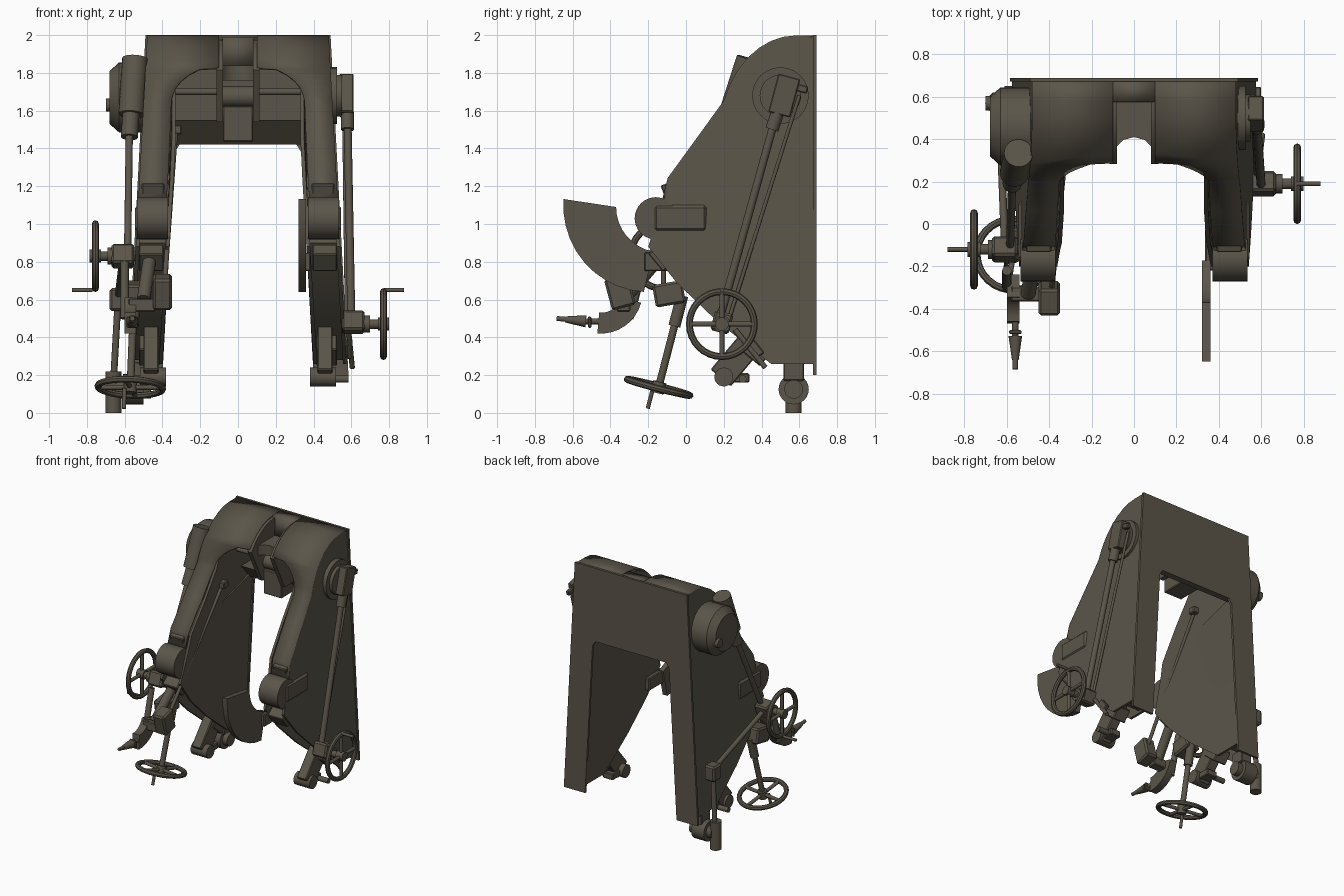
import bpy, bmesh, math
from mathutils import Vector, Matrix

if "Cube" in bpy.data.objects:
    bpy.data.objects.remove(bpy.data.objects["Cube"])

paint = bpy.data.materials.new("dark olive grey")
paint.use_nodes = True
colour = (.105, .091, .068, 1)
paint.diffuse_color = colour
paint.node_tree.nodes["Principled BSDF"].inputs["Base Color"].default_value = colour
made = []


def finish(name, bm):
    bmesh.ops.recalc_face_normals(bm, faces=bm.faces)
    mesh = bpy.data.meshes.new(name)
    bm.to_mesh(mesh)
    bm.free()
    mesh.materials.append(paint)
    ob = bpy.data.objects.new(name, mesh)
    bpy.context.collection.objects.link(ob)
    made.append(ob)
    return ob


def box(name, centre, size, tilt=0, bevel=.006):
    """Box with chamfered edges, tilted about the x axis."""
    bm = bmesh.new()
    bmesh.ops.create_cube(bm, size=1)
    bmesh.ops.scale(bm, vec=size, verts=bm.verts)
    bmesh.ops.bevel(bm, geom=bm.edges[:], offset=bevel, segments=1, affect='EDGES')
    bm.transform(Matrix.Translation(centre) @ Matrix.Rotation(math.radians(tilt), 4, 'X'))
    return finish(name, bm)


def rod(name, start, end, radius, end_radius=None):
    """Round bar or cone between two points."""
    start, end = Vector(start), Vector(end)
    bm = bmesh.new()
    bmesh.ops.create_cone(bm, cap_ends=True, segments=24, radius1=radius,
                          radius2=end_radius or radius, depth=(end - start).length)
    turn = (end - start).to_track_quat('Z', 'Y').to_matrix().to_4x4()
    bm.transform(Matrix.Translation((start + end) / 2) @ turn)
    return finish(name, bm)


def axle(name, x_start, x_end, y, z, radius, end_radius=None):
    """Round bar lying along x."""
    return rod(name, (x_start, y, z), (x_end, y, z), radius, end_radius)


def prism(name, outline, near, far, place=lambda a, b, t: (t, a, b)):
    """Outline extruded between two positions, each a function of the second coordinate."""
    bm = bmesh.new()
    rings = [[bm.verts.new(place(a, b, limit(b))) for a, b in outline] for limit in (near, far)]
    for ring in rings:
        bm.faces.new(ring)
    for i in range(len(outline)):
        bm.faces.new((rings[0][i - 1], rings[0][i], rings[1][i], rings[1][i - 1]))
    return finish(name, bm)


def plate(name, outline, x_start, x_end):
    return prism(name, outline, lambda z: x_start, lambda z: x_end)


def strip(name, rows, thickness):
    """Sheet lofted through rows of (y, z, x start, x end)."""
    bm = bmesh.new()
    pairs = [(bm.verts.new((a, y, z)), bm.verts.new((b, y, z))) for y, z, a, b in rows]
    for (a, b), (c, d) in zip(pairs, pairs[1:]):
        bm.faces.new((a, b, d, c))
    mod = finish(name, bm).modifiers.new("thickness", 'SOLIDIFY')
    mod.thickness, mod.offset = thickness, 0


def arc(y, z, ry, rz, first, last, steps=8):
    angles = [math.radians(first + (last - first) * i / steps) for i in range(steps + 1)]
    return [(y + ry * math.cos(a), z + rz * math.sin(a)) for a in angles]


def handwheel(name, centre, axis, grip, radius=.19, tube=.018):
    """Rim, four spokes, hub and a crank handle."""
    centre, axis, grip = Vector(centre), Vector(axis).normalized(), Vector(grip)
    turn = Matrix.Translation(centre) @ axis.to_track_quat('Z', 'Y').to_matrix().to_4x4()
    bm = bmesh.new()
    middle = radius - tube
    section = [bm.verts.new((x, 0, z)) for x, z in arc(middle, 0, tube, tube, 0, 315, 7)]
    loop = [bm.edges.new((section[i - 1], section[i])) for i in range(len(section))]
    bmesh.ops.spin(bm, geom=section + loop, cent=(0, 0, 0), axis=(0, 0, 1),
                   angle=math.tau, steps=32, use_merge=True)
    bmesh.ops.remove_doubles(bm, verts=bm.verts, dist=.0001)
    bm.transform(turn)
    finish(name + "_rim", bm)
    for x, y in ((1, 0), (0, 1), (-1, 0), (0, -1)):
        rod(name + "_spoke", centre, turn @ Vector((x * middle, y * middle, 0)), .013)
    rod(name + "_hub", centre - axis * .03, centre + axis * .03, .035)
    rod(name + "_handle", grip, grip + axis * .11, .011)


def outer(z):
    return .59 - .055 * z


def inner(z):
    return .415 - .06 * min(z, 1.42)


def arch(z):
    """Inner edge of the hood, rounding over at the top of the arch."""
    rise = max(0, (z - 1.4) / .42)
    return inner(z) + .03 - .16 * rise ** 6


# Shared outline of the cheeks: flat top, rounded crown, straight slope, raked underside
crown = [(.68, 1.99)] + arc(.58, 1.45, .4, .54, 90, 136, 5)
lower_crown = arc(.58, 1.45, .4, .54, 137, 158, 5)
front = lower_crown + [(.07, 1.46), (-.09, 1.24), (-.12, 1.12)]
cheek = crown + front + [(-.2, .88), (-.05, .69), (.17, .48), (.45, .26), (.68, .26)]
filling = [(.67, 1.45)] + [(min(y + .1, .67), z + .02) for y, z in cheek if z < 1.45]
rib = [(y - .01, z - .01) for y, z in crown] + [(.31, 1.76), (.42, 1.54), (.67, 1.54)]

for s, side in ((1, "left"), (-1, "right")):
    # Splayed leg and its half of the hood
    prism(side + "_outer_cheek", cheek, lambda z: s * outer(z), lambda z: s * (outer(z) - .02))
    prism(side + "_inner_cheek", cheek, lambda z: s * inner(z), lambda z: s * (inner(z) + .02))
    prism(side + "_leg_filling", filling, lambda z: s * (inner(z) + .01),
          lambda z: s * (outer(z) - .01))
    strip(side + "_hood", [(y, z, s * .1, s * outer(z)) for y, z in crown]
          + [(y, z, s * arch(z), s * outer(z)) for y, z in front], .016)
    plate(side + "_hood_rib", rib, s * .08, s * .115)
    # Trunnion bearing with its strap
    axle(side + "_trunnion_bearing", s * .37, s * .535, -.16, 1.03, .112)
    box(side + "_bearing_strap", (s * .49, -.03, 1.03), (.11, .28, .14), 0, .015)
    box(side + "_bearing_cap", (s * .45, -.08, 1.17), (.12, .08, .1), 20)
    box(side + "_bearing_foot", (s * .46, -.13, .82), (.13, .08, .12), 40)
    # Pivot foot
    box(side + "_foot_arm", (s * .46, .28, .3), (.08, .14, .3), -40)
    axle(side + "_foot_roller", s * .38, s * .52, .2, .19, .05)
    axle(side + "_foot_pin", s * .5, s * .585, .3, .18, .02)
    box(side + "_foot_link", (s * .45, .28, .185), (.09, .11, .05))
    box(side + "_foot_bracket", (s * .47, .37, .33), (.11, .14, .1), -40)

# Back plate shaped as an inverted U
half_back = [(.31, 1.42), (.335, 1.38), (.4, .2), (.585, .2), (.49, 2)]
back = half_back + [(-x, z) for x, z in reversed(half_back)]
prism("back_plate", back, lambda z: .672, lambda z: .69, lambda a, b, t: (a, t, b))

# Recessed centre of the hood, socket and cross beam
strip("hood_centre", [(y, z, -.1, .1) for y, z in ((.68, 1.985), (.58, 1.985), (.58, 1.83))], .015)
socket = arc(0, .31, .1, .1, 180, 0, 6) + [(.1, .66), (-.1, .66)]
prism("socket", socket, lambda y: 1.76, lambda y: 1.84, lambda a, b, t: (a, b, t))
box("centre_block", (0, .55, 1.53), (.16, .24, .19))
axle("centre_roller", -.08, .08, .48, 1.675, .055)
axle("cross_rod", -.34, .34, .48, 1.7, .018)
plate("cross_beam", [(.68, 1.42), (.64, 1.42), (.52, 1.55), (.68, 1.55)], -.34, .34)

# Left side gear drive
axle("left_drive_disc", .48, .525, .5, 1.68, .15)
axle("left_drive_boss", .52, .55, .5, 1.68, .11)
box("left_gearbox", (.575, .52, 1.68), (.075, .12, .21), -15)
box("left_gearbox_tab", (.585, .6, 1.72), (.03, .09, .04), -15)
rod("left_drive_collar", (.58, .485, 1.59), (.58, .455, 1.5), .035)
rod("left_drive_shaft", (.58, .47, 1.55), (.6, .18, .5), .021)
rod("left_control_rod", (.56, .6, 1.68), (.575, .235, .52), .01)
box("left_crank_gearbox", (.61, .19, .48), (.12, .1, .11), -15, .012)
axle("left_crank_shaft", .55, .77, .19, .47, .025)
axle("left_crank_collar", .66, .7, .19, .47, .045)
handwheel("left_handwheel", (.77, .19, .47), (1, 0, 0), (.77, .19, .65))
rod("left_lower_link", (.585, .26, .44), (.605, .42, .24), .014)
box("left_lower_lug", (.59, .36, .34), (.03, .06, .1), 38)

# Shoulder shield and its arm
shield = arc(-.2, 1.1, .45, .46, 176, 267, 10) + arc(-.13, 1.09, .24, .24, 260, 180)
plate("shoulder_shield", shield, .32, .36)
box("shield_arm", (.36, -.12, .8), (.05, .2, .1))

# Right side drum, motor and training shaft
axle("drum", -.48, -.63, .46, 1.67, .185)
axle("drum_cover", -.63, -.68, .46, 1.67, .185, .14)
axle("drum_boss", -.66, -.7, .57, 1.63, .035)
rod("motor", (-.545, .335, 1.875), (-.565, .24, 1.58), .068)
rod("motor_neck", (-.565, .245, 1.6), (-.575, .19, 1.46), .045)
rod("right_drive_shaft", (-.575, .2, 1.5), (-.585, -.12, .83), .019)
box("right_crank_gearbox", (-.61, -.12, .83), (.12, .1, .11), -20, .012)
axle("right_crank_shaft", -.5, -.75, -.12, .83, .025)
axle("right_crank_collar", -.66, -.69, -.12, .83, .045)
handwheel("right_handwheel", (-.755, -.12, .83), (-1, 0, 0), (-.77, -.12, .65))
rod("transfer_shaft", (-.61, -.1, .82), (-.635, .56, .62), .018)
box("transfer_gearbox", (-.635, .57, .6), (.09, .1, .12), 0, .012)
rod("vertical_shaft", (-.635, .57, .6), (-.66, .58, .15), .018)
rod("pinion_housing", (-.66, .57, .22), (-.66, .57, 0), .042)
axle("pinion_drum", -.5, -.61, .57, .125, .08)
axle("pinion_axle", -.46, -.65, .57, .125, .05)
box("pinion_bracket", (-.53, .57, .22), (.09, .11, .1))

# Tilted lower handwheel
wheel_centre, shaft_top = Vector((-.57, -.145, .135)), Vector((-.55, -.02, .62))
handwheel("lower_handwheel", wheel_centre, wheel_centre - shaft_top, (-.6, -.175, .13))
rod("lower_wheel_shaft", wheel_centre, shaft_top, .02)
rod("lower_wheel_sleeve", wheel_centre.lerp(shaft_top, .67), shaft_top, .032)
box("lower_wheel_gearbox", (-.56, -.09, .63), (.12, .16, .12), 10, .012)

# Inner rod down to the control box and grip
box("inner_rod_bracket", (-.325, .28, 1.5), (.055, .06, .05))
rod("inner_rod", (-.33, .28, 1.5), (-.39, -.32, .66), .013)
box("control_box", (-.4, -.35, .64), (.1, .13, .17), 15, .012)
rod("control_arm", (-.47, -.16, .8), (-.5, -.33, .6), .035)
hook = arc(-.45, .64, .22, .22, 265, 345) + arc(-.45, .64, .11, .11, 345, 265)
plate("grip_hook", hook, -.6, -.54)
box("grip_link", (-.51, -.33, .57), (.14, .07, .07))
rod("grip_post", (-.6, -.3, .5), (-.6, -.22, .8), .022)
rod("grip_neck", (-.56, -.44, .485), (-.56, -.54, .485), .016)
rod("grip_body", (-.56, -.53, .485), (-.56, -.64, .495), .032, .016)
rod("grip_tip", (-.56, -.63, .495), (-.56, -.685, .5), .013)
box("grip_guard", (-.56, -.51, .48), (.06, .02, .06))

# Smooth the round parts while keeping edges sharp
bpy.ops.object.select_all(action='DESELECT')
for ob in made:
    ob.select_set(True)
bpy.context.view_layer.objects.active = made[0]
bpy.ops.object.shade_smooth_by_angle(angle=math.radians(30))
